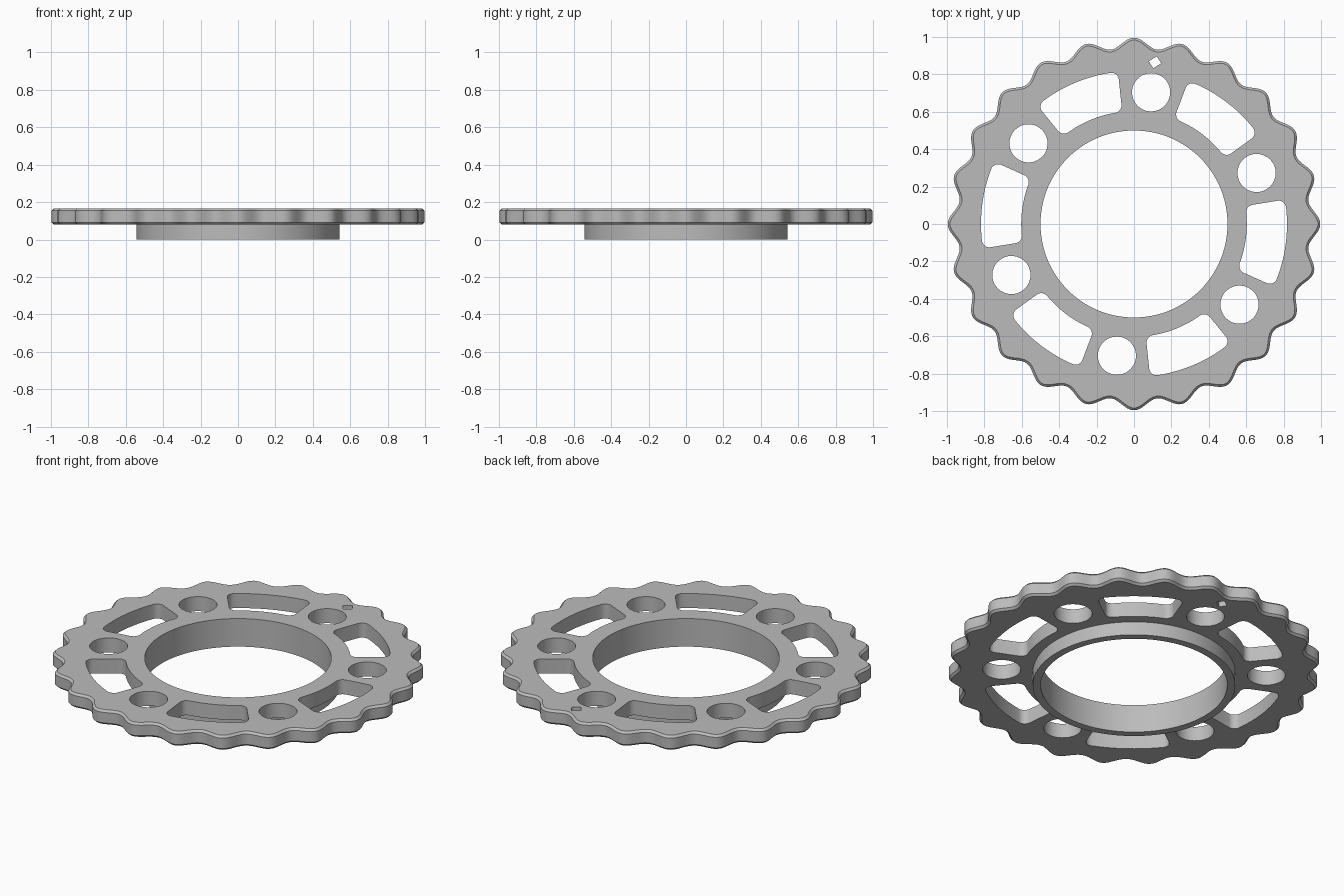
import bpy, bmesh
from math import sin, cos, pi, radians
from mathutils import Vector

cube = bpy.data.objects.get("Cube")
if cube:
    bpy.data.objects.remove(cube, do_unlink=True)

TOP, UNDER = 0.166, 0.08      # plate faces
LOBES, CHAMFER = 24, 0.012
HOLE_ANGLE = 22.6             # first round hole, repeated every sixth of a turn

grey = bpy.data.materials.new("grey metal")
grey.use_nodes = True
colour = (0.5, 0.5, 0.5, 1)
grey.diffuse_color = colour
grey.node_tree.nodes["Principled BSDF"].inputs["Base Color"].default_value = colour


def polar(r, a):
    return Vector((r * cos(a), r * sin(a)))


def circle(r, n, centre=Vector((0, 0))):
    return [centre + polar(r, 2 * pi * i / n) for i in range(n)]


def offset_in(pts, d):
    """Move a counter-clockwise outline inwards along its normals."""
    out = []
    for i, p in enumerate(pts):
        t = (pts[(i + 1) % len(pts)] - pts[i - 1]).normalized()
        out.append(p + Vector((-t.y, t.x)) * d)
    return out


def slot(angle, r_in=0.603, r_out=0.818, half=radians(16.6), fillet=0.04):
    """Annular slot with straight radial ends and rounded corners."""
    corners = []
    for r, side in ((r_in, 1), (r_in, -1), (r_out, -1), (r_out, 1)):
        inward = 1 if r == r_in else -1
        rc = r + inward * fillet
        a = angle + side * (half - fillet / rc)
        centre = polar(rc, a)
        radial, across = polar(-inward, a), polar(side, a + pi / 2)
        arc = [centre + fillet * (radial * cos(t) + across * sin(t))
               for t in (pi / 2 * k / 6 for k in range(7))]
        corners.append(arc if side * inward < 0 else arc[::-1])
    span = [angle + half * 0.7 * (k / 8 - 1) for k in range(17)]
    inner = [polar(r_in, a) for a in reversed(span)]
    outer = [polar(r_out, a) for a in span]
    return corners[0] + inner + corners[1] + corners[2] + outer + corners[3]


bm = bmesh.new()
under_edges, top_edges = [], []   # borders of the two flat plate faces


def wall(layers):
    """Skin between (outline, z) layers; the end loops border the plate faces."""
    rings = [[bm.verts.new((p.x, p.y, z)) for p in pts] for pts, z in layers]
    for low, high in zip(rings, rings[1:]):
        for i in range(len(low)):
            bm.faces.new((low[i - 1], low[i], high[i], high[i - 1]))
    for ring, border in ((rings[0], under_edges), (rings[-1], top_edges)):
        border.extend(bm.edges.get((ring[i - 1], ring[i])) for i in range(len(ring)))


# Scalloped rim with chamfered edges
steps = LOBES * 14
rim = [polar(0.968 + 0.028 * cos(LOBES * a), a)
       for a in (2 * pi * i / steps for i in range(steps))]
small = offset_in(rim, CHAMFER)
wall([(small, UNDER), (rim, UNDER + CHAMFER), (rim, TOP - CHAMFER), (small, TOP)])

# Hub collar on the underside, running into the central bore
collar, bore = circle(0.543, 128), circle(0.5, 128)
wall([(collar, UNDER), (collar, 0), (bore, 0), (bore, TOP)])

# Round holes, slots and a small square index hole
openings = []
for k in range(6):
    a = radians(HOLE_ANGLE + 60 * k)
    openings.append(circle(0.102, 48, polar(0.71, a)))
    openings.append(slot(a + radians(30)))
w, h = polar(0.025, radians(32)), polar(0.022, radians(122))
mid = polar(0.872, radians(HOLE_ANGLE + 60))
openings.append([mid - w - h, mid + w - h, mid + w + h, mid - w + h])
for outline in openings:
    wall([(outline, UNDER), (outline, TOP)])

# Flat plate faces, filled around the openings
for border, direction in ((under_edges, -1), (top_edges, 1)):
    bmesh.ops.triangle_fill(bm, edges=border, normal=(0, 0, direction), use_beauty=True)
bmesh.ops.recalc_face_normals(bm, faces=bm.faces[:])

mesh = bpy.data.meshes.new("scalloped_ring")
bm.to_mesh(mesh)
bm.free()
mesh.materials.append(grey)
plate = bpy.data.objects.new("scalloped_ring", mesh)
bpy.context.collection.objects.link(plate)

bpy.ops.object.select_all(action='DESELECT')
plate.select_set(True)
bpy.context.view_layer.objects.active = plate
bpy.ops.object.shade_smooth_by_angle(angle=radians(30))
